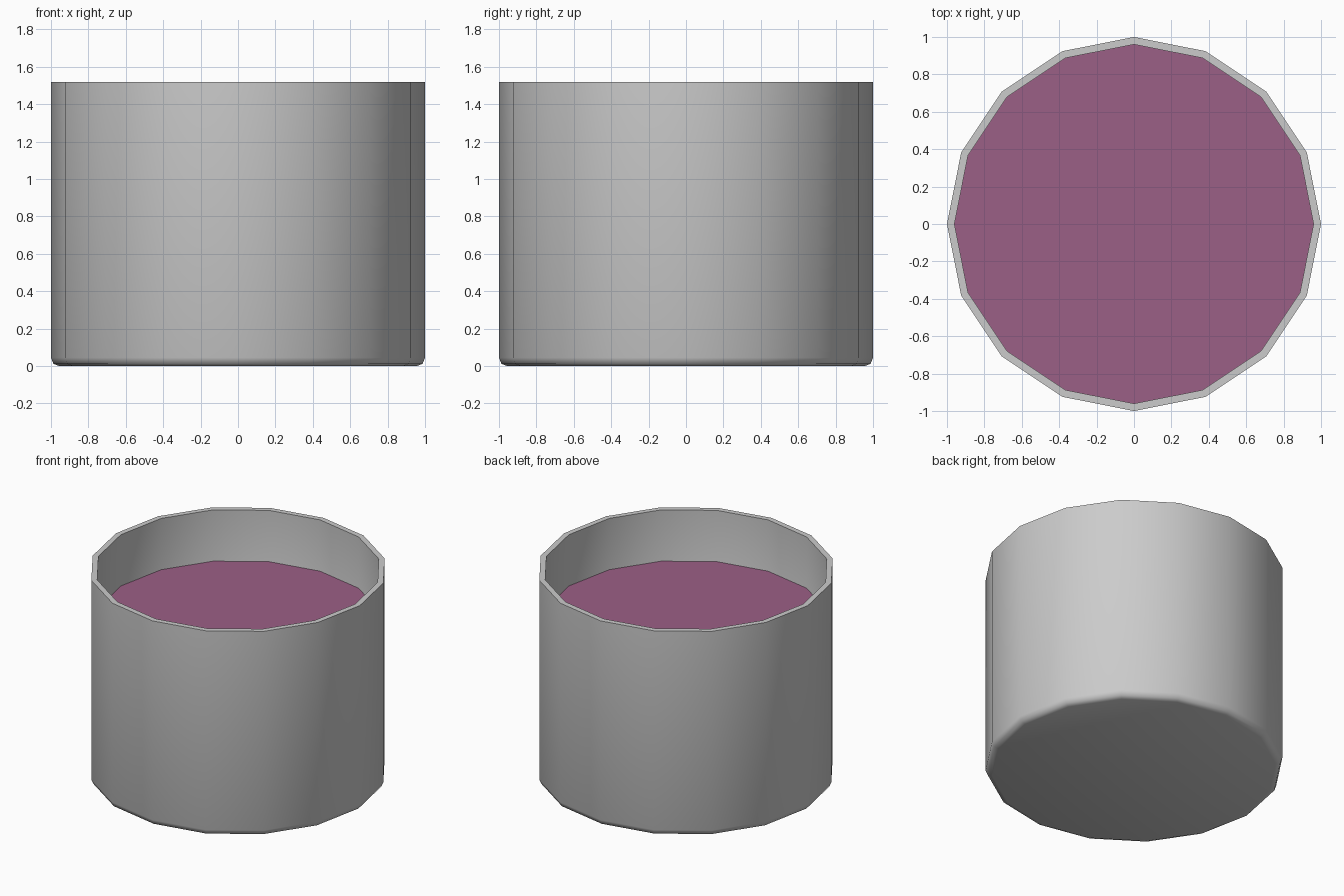
import bpy, bmesh, math

if "Cube" in bpy.data.objects:
    bpy.data.objects.remove(bpy.data.objects["Cube"])

SIDES = 16


def lathe(name, profile, cap_start=False, cap_end=False):
    """Spin an (r, z) profile into a low-poly turned part."""
    bm = bmesh.new()
    rings = []
    for r, z in profile:
        rings.append([bm.verts.new((r * math.cos(2 * math.pi * i / SIDES),
                                    r * math.sin(2 * math.pi * i / SIDES), z))
                      for i in range(SIDES)])
    for a, b in zip(rings, rings[1:]):
        for i in range(SIDES):
            j = (i + 1) % SIDES
            bm.faces.new((a[i], a[j], b[j], b[i]))
    if cap_start:
        bm.faces.new(rings[0][::-1])
    if cap_end:
        bm.faces.new(rings[-1])
    mesh = bpy.data.meshes.new(name)
    bm.to_mesh(mesh)
    bm.free()
    obj = bpy.data.objects.new(name, mesh)
    bpy.context.collection.objects.link(obj)
    bpy.ops.object.select_all(action='DESELECT')
    obj.select_set(True)
    bpy.context.view_layer.objects.active = obj
    return obj


# Cup: rounded base edge, straight outer wall, flat rim, inner wall and floor
lathe("cup", [(0.955, 0), (0.987, 0.012), (1, 0.045), (1, 1.52),
              (0.96, 1.52), (0.96, 0.06), (0.94, 0.04)],
      cap_start=True, cap_end=True)
bpy.ops.object.shade_smooth_by_angle(angle=math.radians(50))

# Liquid: flat surface filling the inside of the cup
liquid = lathe("liquid_surface", [(0.96, 1.14)], cap_end=True)
mat = bpy.data.materials.new("liquid_purple")
mat.diffuse_color = (0.33, 0.115, 0.24, 1)
mat.use_nodes = True
mat.node_tree.nodes["Principled BSDF"].inputs["Base Color"].default_value = mat.diffuse_color
liquid.data.materials.append(mat)
